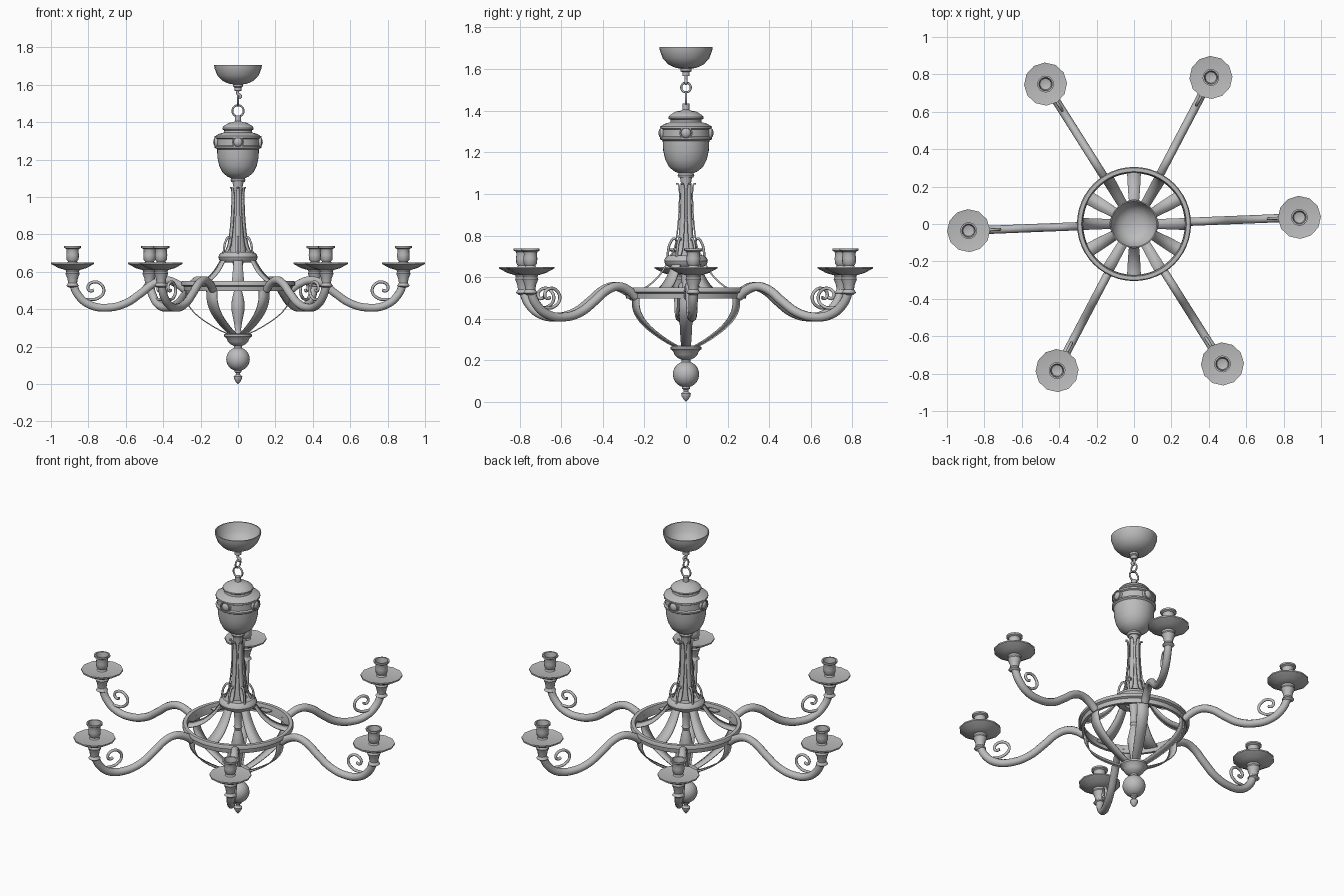
import bpy, bmesh, math
from mathutils import Vector, Matrix

if "Cube" in bpy.data.objects:
    bpy.data.objects.remove(bpy.data.objects["Cube"])

metal = bpy.data.materials.new("grey metal")
metal.use_nodes = True
GREY = (0.5, 0.5, 0.5, 1)
metal.diffuse_color = GREY
metal.node_tree.nodes["Principled BSDF"].inputs["Base Color"].default_value = GREY

ARM_TURN = math.radians(2.3)
SIXTH = math.tau / 6


def finish(ob, angle=35):
    """Give the object its material and smooth shading."""
    bpy.ops.object.select_all(action='DESELECT')
    bpy.context.view_layer.objects.active = ob
    ob.select_set(True)
    if not ob.data.materials:
        ob.data.materials.append(metal)
    bpy.ops.object.shade_smooth_by_angle(angle=math.radians(angle))
    return ob


def from_bmesh(name, bm):
    mesh = bpy.data.meshes.new(name)
    bm.to_mesh(mesh)
    bm.free()
    ob = bpy.data.objects.new(name, mesh)
    bpy.context.collection.objects.link(ob)
    return ob


def lathe(name, profile, sides=24, x=0, closed=False, angle=35):
    """Turn an (r, z) profile about a vertical axis at the given x."""
    bm = bmesh.new()
    vs = [bm.verts.new((r, 0, z)) for r, z in profile]
    if closed:
        vs.append(vs[0])
    edges = [bm.edges.new(pair) for pair in zip(vs, vs[1:])]
    bmesh.ops.spin(bm, geom=bm.verts[:] + edges, cent=(0, 0, 0), axis=(0, 0, 1),
                   angle=math.tau, steps=sides, use_merge=True)
    bmesh.ops.remove_doubles(bm, verts=bm.verts, dist=0.0002)
    bmesh.ops.recalc_face_normals(bm, faces=bm.faces)
    bmesh.ops.translate(bm, verts=bm.verts, vec=(x, 0, 0))
    return finish(from_bmesh(name, bm), angle)


def tube(name, path, radius, sides=2, cyclic=False):
    """Sweep a round section along a smooth path of (x, z) points."""
    cu = bpy.data.curves.new(name, 'CURVE')
    cu.dimensions = '3D'
    cu.bevel_depth, cu.bevel_resolution, cu.resolution_u = radius, sides, 5
    cu.use_fill_caps = True
    sp = cu.splines.new('BEZIER')
    sp.bezier_points.add(len(path) - 1)
    for p, (x, z) in zip(sp.bezier_points, path):
        p.co = (x, 0, z)
        p.handle_left_type = p.handle_right_type = 'AUTO'
    sp.use_cyclic_u = cyclic
    ob = bpy.data.objects.new(name, cu)
    bpy.context.collection.objects.link(ob)
    bpy.ops.object.select_all(action='DESELECT')
    bpy.context.view_layer.objects.active = ob
    ob.select_set(True)
    bpy.ops.object.convert(target='MESH')
    return finish(bpy.context.object, 50)


def strap(name, path, thickness):
    """Bend a flat band along (r, z, half width) points."""
    pts = [Vector(p) for p in path]
    ext = [2 * pts[0] - pts[1]] + pts + [2 * pts[-1] - pts[-2]]
    fine = []
    for a, b, c, d in zip(ext, ext[1:], ext[2:], ext[3:]):
        for i in range(4):
            t = i / 4
            fine.append(0.5 * (2 * b + (c - a) * t + (2 * a - 5 * b + 4 * c - d) * t ** 2
                               + (3 * b - a - 3 * c + d) * t ** 3))
    fine.append(pts[-1])
    bm = bmesh.new()
    rows = [(bm.verts.new((r, -w, z)), bm.verts.new((r, w, z))) for r, z, w in fine]
    for (a, b), (c, d) in zip(rows, rows[1:]):
        bm.faces.new((a, b, d, c))
    ob = from_bmesh(name, bm)
    mod = ob.modifiers.new("thickness", 'SOLIDIFY')
    mod.thickness, mod.offset = thickness, 0
    return finish(ob)


def around(ob, start, count=6):
    """Repeat an object evenly about the main axis."""
    for i in range(count):
        copy = ob if i == 0 else ob.copy()
        if i:
            copy.name = f"{ob.name}_{i + 1}"
            bpy.context.collection.objects.link(copy)
        copy.rotation_euler.z = start + i * math.tau / count


# Ceiling bowl, hollow and open at the top
lathe("ceiling_bowl", [(.128, 1.706), (.126, 1.69), (.112, 1.652), (.085, 1.622), (.05, 1.606),
                       (.026, 1.602), (.026, 1.59), (.018, 1.585), (.018, 1.568), (0, 1.565),
                       (0, 1.61), (.05, 1.614), (.082, 1.63), (.107, 1.658), (.122, 1.706)],
      closed=True)

# Hook and chain links
tube("hook", [(0, 1.575), (0, 1.55), (.014, 1.54), (.004, 1.528)], .008)


def link(name, z, radius):
    ring = [(radius * math.cos(i * math.tau / 8), z + radius * math.sin(i * math.tau / 8))
            for i in range(8)]
    return tube(name, ring, .005, cyclic=True)


link("upper_link", 1.512, .023).rotation_euler.z = math.pi / 2
link("lower_link", 1.46, .03)

# Urn
lathe("urn", [(0, 1.435), (.016, 1.435), (.016, 1.405), (.026, 1.4), (.05, 1.396), (.075, 1.38),
              (.084, 1.37), (.084, 1.362), (.074, 1.356), (.076, 1.345), (.105, 1.336),
              (.122, 1.325), (.122, 1.315), (.113, 1.31), (.113, 1.275), (.122, 1.27),
              (.122, 1.262), (.112, 1.255), (.11, 1.21), (.1, 1.165), (.082, 1.13),
              (.055, 1.108), (.036, 1.1), (.04, 1.09), (.036, 1.08), (0, 1.08)], 32)

# Round bosses on the urn band
bm = bmesh.new()
bmesh.ops.create_uvsphere(bm, u_segments=12, v_segments=8, radius=.024)
bmesh.ops.scale(bm, verts=bm.verts, vec=(.6, 1, 1))
bmesh.ops.translate(bm, verts=bm.verts, vec=(.118, 0, 1.293))
around(finish(from_bmesh("urn_boss", bm), 60), 0, 4)
boss_ring = lathe("urn_boss_ring", [(.026, -.008), (.032, -.008), (.032, .008), (.026, .008)],
                  16, closed=True)
boss_ring.data.transform(Matrix.Translation((.118, 0, 1.293)) @ Matrix.Rotation(math.pi / 2, 4, 'Y'))
around(boss_ring, 0, 4)

# Column with leaf strips and collar
lathe("column", [(0, 1.09), (.031, 1.09), (.024, 1.05), (.024, .95), (.03, .8), (.045, .72),
                 (.045, .66), (0, .66)], 16)
leaf = strap("column_leaf", [(.048, 1.05, .003), (.036, 1.045, .008), (.031, 1.0, .011),
                             (.034, .9, .012), (.044, .8, .013), (.055, .74, .014),
                             (.075, .7, .014)], .007)
around(leaf, SIXTH / 2)
curl = tube("column_curl", [(.045, .74), (.055, .785), (.075, .765), (.086, .725), (.088, .69)], .006)
around(curl, SIXTH / 2)
lathe("collar", [(.05, .705), (.085, .705), (.1, .693), (.105, .678), (.1, .662), (.085, .65),
                 (.05, .65)], 24, closed=True)

# Central baluster inside the cage
lathe("baluster", [(0, .66), (.03, .66), (.022, .6), (.018, .54), (.024, .525), (.018, .51),
                   (.026, .48), (.036, .43), (.034, .39), (.022, .33), (.016, .29), (.026, .265),
                   (0, .26)], 16)

# Hoop and the straps of the cage
lathe("hoop", [(.28, .55), (.3, .55), (.305, .542), (.305, .528), (.292, .522), (.288, .498),
               (.272, .498), (.275, .53)], 48, closed=True)
around(strap("upper_strap", [(.075, .69, .02), (.1, .65, .024), (.135, .6, .028),
                             (.185, .556, .032), (.235, .533, .035), (.28, .525, .037)], .008),
       SIXTH / 2)
around(strap("lower_strap", [(.28, .51, .032), (.276, .45, .032), (.25, .4, .031),
                             (.2, .352, .029), (.12, .3, .026), (.05, .265, .022)], .006), 0)

# Bottom pendant
lathe("pendant", [(0, .272), (.06, .272), (.074, .265), (.074, .254), (.062, .245), (.055, .228),
                  (.04, .212), (.022, .203), (.022, .19), (0, .19)])
bm = bmesh.new()
bmesh.ops.create_uvsphere(bm, u_segments=24, v_segments=16, radius=.063)
bmesh.ops.translate(bm, verts=bm.verts, vec=(0, 0, .133))
finish(from_bmesh("pendant_ball", bm))
lathe("pendant_tip", [(0, .08), (.02, .075), (.02, .065), (.011, .058), (.012, .05), (.023, .04),
                      (.022, .03), (.012, .012), (0, 0)], 12)

# Six arms, each with scroll, leaf cup, drip pan and candle cup
arm = tube("arm", [(.285, .505), (.325, .535), (.385, .555), (.445, .54), (.52, .485), (.6, .432),
                   (.7, .408), (.79, .422), (.85, .468), (.88, .53), (.885, .6)], .022, 3)
scroll = tube("arm_scroll", [(.835, .455), (.79, .452), (.75, .458), (.718, .495), (.735, .535),
                             (.775, .545), (.803, .52), (.792, .498), (.772, .502)], .008)
cup = lathe("leaf_cup", [(.02, .515), (.034, .525), (.024, .54), (.028, .565), (.038, .59),
                         (.034, .6), (.04, .615), (0, .615)], 12, .885)
pan = lathe("drip_pan", [(0, .61), (.04, .61), (.075, .62), (.115, .642), (.115, .65), (.1, .647),
                         (0, .645)], 12, .885, angle=25)
holder = lathe("candle_cup", [(0, .643), (.03, .643), (.024, .655), (.032, .665), (.034, .69),
                              (.031, .712), (.034, .722), (.045, .728), (.045, .738), (.036, .738),
                              (.03, .7), (0, .69)], 14, .885)
for part in (arm, scroll, cup, pan, holder):
    around(part, ARM_TURN)
